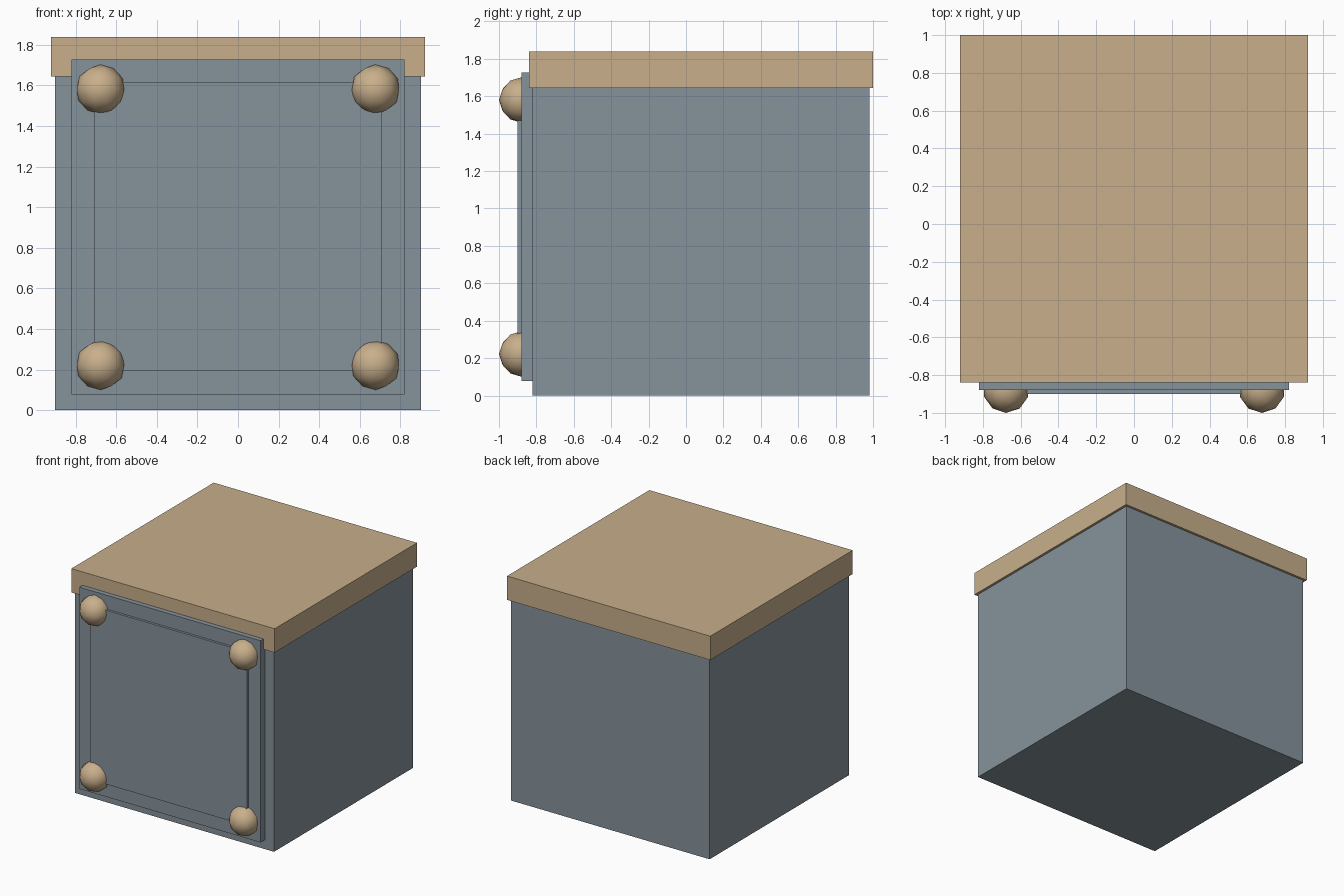
import bpy

if "Cube" in bpy.data.objects:
    bpy.data.objects.remove(bpy.data.objects["Cube"])


def material(name, color):
    m = bpy.data.materials.new(name)
    m.diffuse_color = color
    m.use_nodes = True
    m.node_tree.nodes["Principled BSDF"].inputs["Base Color"].default_value = m.diffuse_color
    return m


slate = material("slate", (0.24, 0.29, 0.33, 1))
tan = material("tan", (0.58, 0.43, 0.26, 1))


def box(name, lo, hi, mat):
    bpy.ops.mesh.primitive_cube_add(size=1)
    ob = bpy.context.object
    ob.name = name
    ob.location = [(a + b) / 2 for a, b in zip(lo, hi)]
    ob.scale = [b - a for a, b in zip(lo, hi)]
    bpy.ops.object.transform_apply(location=True, rotation=False, scale=True)
    ob.data.materials.append(mat)
    return ob


# Main case and overhanging lid
box("body", (-0.90, -0.82, 0.0), (0.90, 0.98, 1.643), slate)
box("lid", (-0.92, -0.84, 1.643), (0.92, 1.0, 1.838), tan)

# Two-step front panel
box("front_panel", (-0.82, -0.88, 0.078), (0.82, -0.82, 1.728), slate)
box("front_panel_inset", (-0.71, -0.90, 0.192), (0.71, -0.88, 1.615), slate)

# Low-poly corner studs, half sunk into the panel
for side, x in (("left", -0.677), ("right", 0.677)):
    for level, z in (("lower", 0.222), ("upper", 1.58)):
        bpy.ops.mesh.primitive_ico_sphere_add(
            subdivisions=2, radius=0.122, location=(x, -0.878, z))
        stud = bpy.context.object
        stud.name = f"{level}_{side}_stud"
        stud.data.materials.append(tan)
        bpy.ops.object.shade_smooth_by_angle()
